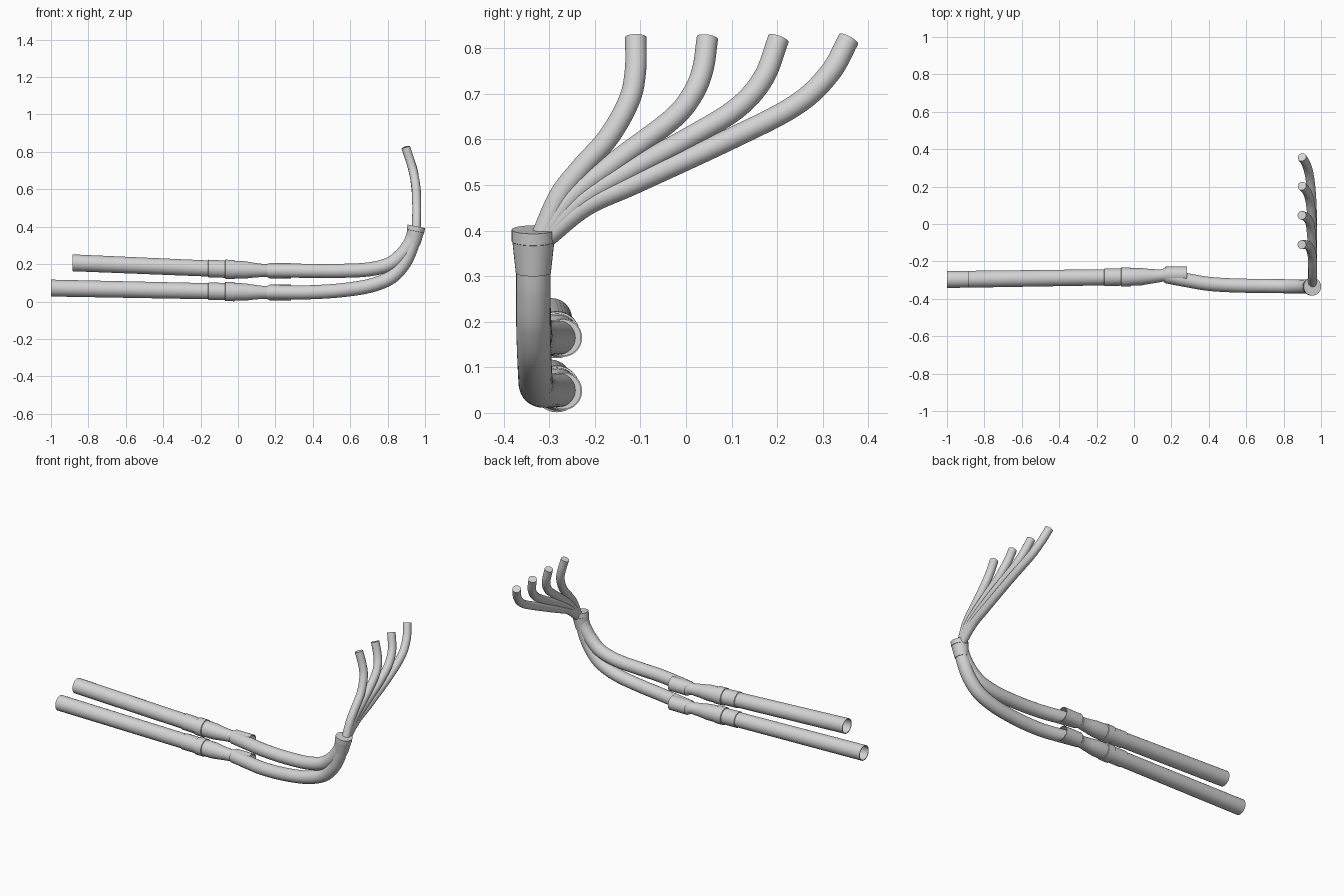
import bpy, bmesh, math
from mathutils import Vector

if "Cube" in bpy.data.objects:
    bpy.data.objects.remove(bpy.data.objects["Cube"])

steel = bpy.data.materials.new("light steel")
steel.use_nodes = True
GREY = (0.65, 0.65, 0.65, 1)
steel.diffuse_color = GREY
steel.node_tree.nodes["Principled BSDF"].inputs["Base Color"].default_value = GREY


def loft(name, centres, radii, axes, ref, caps=True, sides=32):
    """Skin circles of given radius along a list of centres."""
    bm = bmesh.new()
    rings = []
    for c, r, t in zip(centres, radii, axes):
        u = t.cross(ref).normalized()
        v = t.cross(u).normalized()
        ring = []
        for i in range(sides):
            a = math.tau * i / sides
            ring.append(bm.verts.new(c + r * (u * math.cos(a) + v * math.sin(a))))
        rings.append(ring)
    for a, b in zip(rings, rings[1:]):
        for i in range(sides):
            j = (i + 1) % sides
            bm.faces.new((a[i], a[j], b[j], b[i]))
    if caps:
        bm.faces.new(rings[0])
        bm.faces.new(rings[-1])
    bmesh.ops.recalc_face_normals(bm, faces=bm.faces)
    mesh = bpy.data.meshes.new(name)
    bm.to_mesh(mesh)
    bm.free()
    mesh.materials.append(steel)
    obj = bpy.data.objects.new(name, mesh)
    bpy.context.collection.objects.link(obj)
    bpy.ops.object.select_all(action='DESELECT')
    obj.select_set(True)
    bpy.context.view_layer.objects.active = obj
    bpy.ops.object.shade_smooth_by_angle(angle=math.radians(25))
    return obj


def smooth_path(points, steps=8):
    """Catmull-Rom curve through the points."""
    p = [Vector(q) for q in points]
    p = [2 * p[0] - p[1]] + p + [2 * p[-1] - p[-2]]
    out = []
    for a, b, c, d in zip(p, p[1:], p[2:], p[3:]):
        for k in range(steps):
            t = k / steps
            out.append(0.5 * (2 * b + (c - a) * t + (2 * a - 5 * b + 4 * c - d) * t ** 2
                              + (3 * b - a - 3 * c + d) * t ** 3))
    return out + [p[-2]]


def pipe(name, points, radius, ref):
    path = smooth_path(points)
    last = len(path) - 1
    axes = [(path[min(i + 1, last)] - path[max(i - 1, 0)]).normalized() for i in range(last + 1)]
    return loft(name, path, [radius] * len(path), axes, Vector(ref))


def lerp_table(table, x):
    """Read a value from (x, value) pairs."""
    for (x0, v0), (x1, v1) in zip(table, table[1:]):
        if x <= x1:
            return v0 + (v1 - v0) * (x - x0) / (x1 - x0)
    return table[-1][1]


# Tailpipes with sleeve, band, tapered neck and open slip collar
SIDE = [(-1, -.297), (0, -.283), (.13, -.279), (.17, -.27), (.3, -.27)]
JOINT = [(-.16, .043), (-.158, .047), (-.07, .046), (-.068, .051), (-.02, .051), (-.018, .047),
         (.04, .046), (.09, .039), (.14, .034), (.155, .034), (.17, .042), (.283, .042),
         (.283, .039), (.18, .039), (.18, .002)]


def tailpipe(name, end, heights):
    profile = [(-.17, .002), (-.17, .041), (end, .041), (end, .045)] + JOINT
    centres = [Vector((x, lerp_table(SIDE, x), lerp_table(heights, x))) for x, _ in profile]
    loft(name, centres, [r for _, r in profile], [Vector((1, 0, 0))] * len(profile),
         Vector((0, 1, 0)), caps=False)


tailpipe("lower_tailpipe", -1.0, [(-1, .072), (-.05, .053), (.17, .048), (.3, .048)])
tailpipe("upper_tailpipe", -.885, [(-.885, .207), (-.05, .172), (.17, .165), (.3, .165)])

# Bent pipes that join under the collector
pipe("lower_bend_pipe", [(.17, -.279, .05), (.28, -.3, .049), (.4, -.32, .05), (.55, -.329, .06),
                         (.7, -.331, .083), (.81, -.333, .125), (.877, -.335, .19),
                         (.915, -.335, .26), (.94, -.335, .335)], .0375, (0, 1, 0))
pipe("upper_bend_pipe", [(.17, -.279, .165), (.28, -.3, .165), (.4, -.32, .164), (.55, -.329, .164),
                         (.7, -.331, .172), (.81, -.333, .2), (.88, -.335, .255),
                         (.92, -.335, .31), (.935, -.335, .345)], .0375, (0, 1, 0))

# Flared collector, leaning slightly outward
axis = Vector((.2, 0, 1)).normalized()
flare = [(0, .0385), (.07, .046), (.071, .0475), (.097, .0475)]
base = Vector((.935, -.335, .307))
loft("collector", [base + axis * h for h, _ in flare], [r for _, r in flare],
     [axis] * len(flare), Vector((0, 1, 0)))

# Four header pipes fanning out from the collector
HEADERS = [
    [(-.318, .385), (-.278, .475), (-.232, .535), (-.17, .605), (-.125, .685), (-.111, .75), (-.11, .824)],
    [(-.315, .385), (-.25, .475), (-.14, .562), (-.03, .645), (.015, .7), (.037, .755), (.047, .823)],
    [(-.312, .385), (-.23, .468), (-.12, .535), (0, .6), (.11, .667), (.17, .735), (.203, .821)],
    [(-.308, .385), (-.22, .455), (-.11, .505), (.095, .6), (.24, .675), (.315, .745), (.357, .82)],
]
LEAN = [(.38, .953), (.5, .956), (.6, .953), (.7, .937), (.76, .918), (.83, .895)]
for n, line in enumerate(HEADERS, 1):
    pipe(f"header_pipe_{n}", [(lerp_table(LEAN, z), y, z) for y, z in line], .0235, (1, 0, 0))
